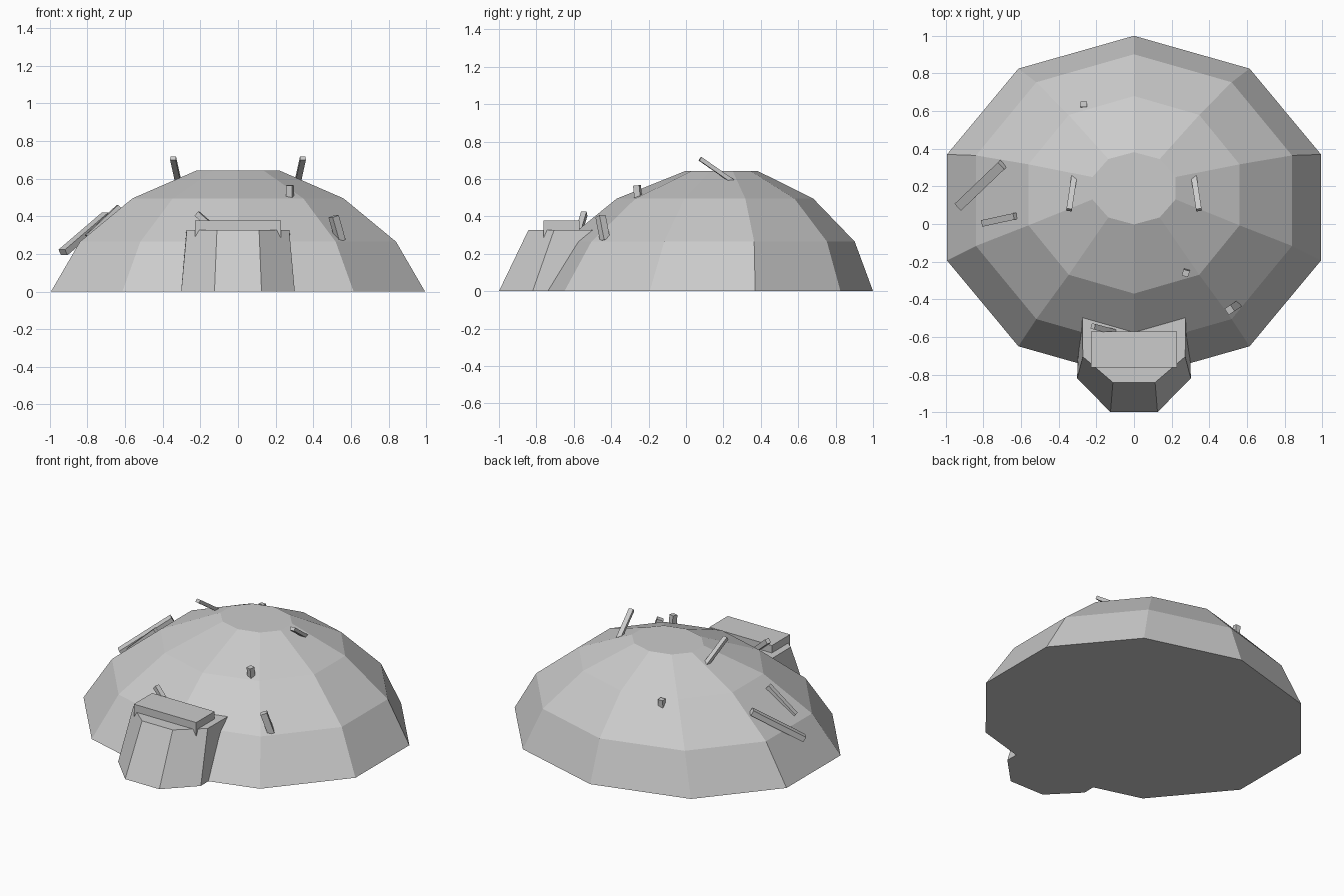
import bpy, bmesh
from math import sin, cos, pi
from mathutils import Vector

if "Cube" in bpy.data.objects:
    bpy.data.objects.remove(bpy.data.objects["Cube"])


def loft(name, rings):
    """Skin a stack of equal-length point rings and cap both ends."""
    bm = bmesh.new()
    loops = [[bm.verts.new(p) for p in ring] for ring in rings]
    n = len(loops[0])
    for a, b in zip(loops, loops[1:]):
        for i in range(n):
            j = (i + 1) % n
            bm.faces.new((a[i], a[j], b[j], b[i]))
    bm.faces.new(loops[0][::-1])
    bm.faces.new(loops[-1])
    bmesh.ops.recalc_face_normals(bm, faces=bm.faces)
    mesh = bpy.data.meshes.new(name)
    bm.to_mesh(mesh)
    bm.free()
    obj = bpy.data.objects.new(name, mesh)
    bpy.context.collection.objects.link(obj)
    return obj


def stick(name, start, end, width, depth):
    """Rectangular bar between two points."""
    a, b = Vector(start), Vector(end)
    d = (b - a).normalized()
    side = d.cross(Vector((0, 0, 1)))
    side = side.normalized() if side.length > 0.05 else Vector((1, 0, 0))
    up = side.cross(d).normalized()
    s, u = side * width / 2, up * depth / 2
    return loft(name, [[p - s - u, p + s - u, p + s + u, p - s + u] for p in (a, b)])


# Ten-sided dome: (x radius, y radius, y centre, height)
profile = [(1.045, 0.912, 0.088, 0), (0.883, 0.778, 0.124, 0.265),
           (0.590, 0.525, 0.155, 0.495), (0.232, 0.192, 0.19, 0.643)]
loft("dome", [[(rx * sin(i * pi / 5), cy + ry * cos(i * pi / 5), z) for i in range(10)]
              for rx, ry, cy, z in profile])


# Tapered entrance porch, running back into the dome
def porch_ring(half, z):
    right = [(x, y, z) for x, y in half]
    return right + [(-x, y, z) for x, y, z in reversed(right)]


loft("entrance", [porch_ring([(0.295, -0.40), (0.302, -0.82), (0.125, -1.0)], 0),
                  porch_ring([(0.275, -0.40), (0.272, -0.705), (0.112, -0.842)], 0.328)])

# Slab lying over the entrance
slab = [(-0.228, -0.762), (0.228, -0.762), (0.228, -0.57), (-0.228, -0.57)]
loft("entrance_slab", [[(x, y, z) for x, y in slab] for z in (0.287, 0.377)])

# Pair of sticks near the crown
for side, label in ((1, "right"), (-1, "left")):
    stick("crown_stick_" + label, (side * 0.345, 0.075, 0.708),
          (side * 0.315, 0.27, 0.572), 0.03, 0.022)

# Loose sticks poking out of the shell
stick("long_side_stick", (-0.93, 0.095, 0.208), (-0.70, 0.315, 0.405), 0.05, 0.035)
stick("short_side_stick", (-0.63, 0.042, 0.45), (-0.80, 0.005, 0.29), 0.035, 0.03)
stick("front_right_stick", (0.508, -0.457, 0.40), (0.545, -0.432, 0.27), 0.04, 0.04)
stick("front_upper_stub", (0.275, -0.262, 0.565), (0.278, -0.252, 0.46), 0.034, 0.034)
stick("back_stub", (-0.268, 0.637, 0.495), (-0.268, 0.630, 0.40), 0.034, 0.03)
stick("porch_stick", (-0.218, -0.544, 0.414), (-0.10, -0.575, 0.31), 0.03, 0.03)
